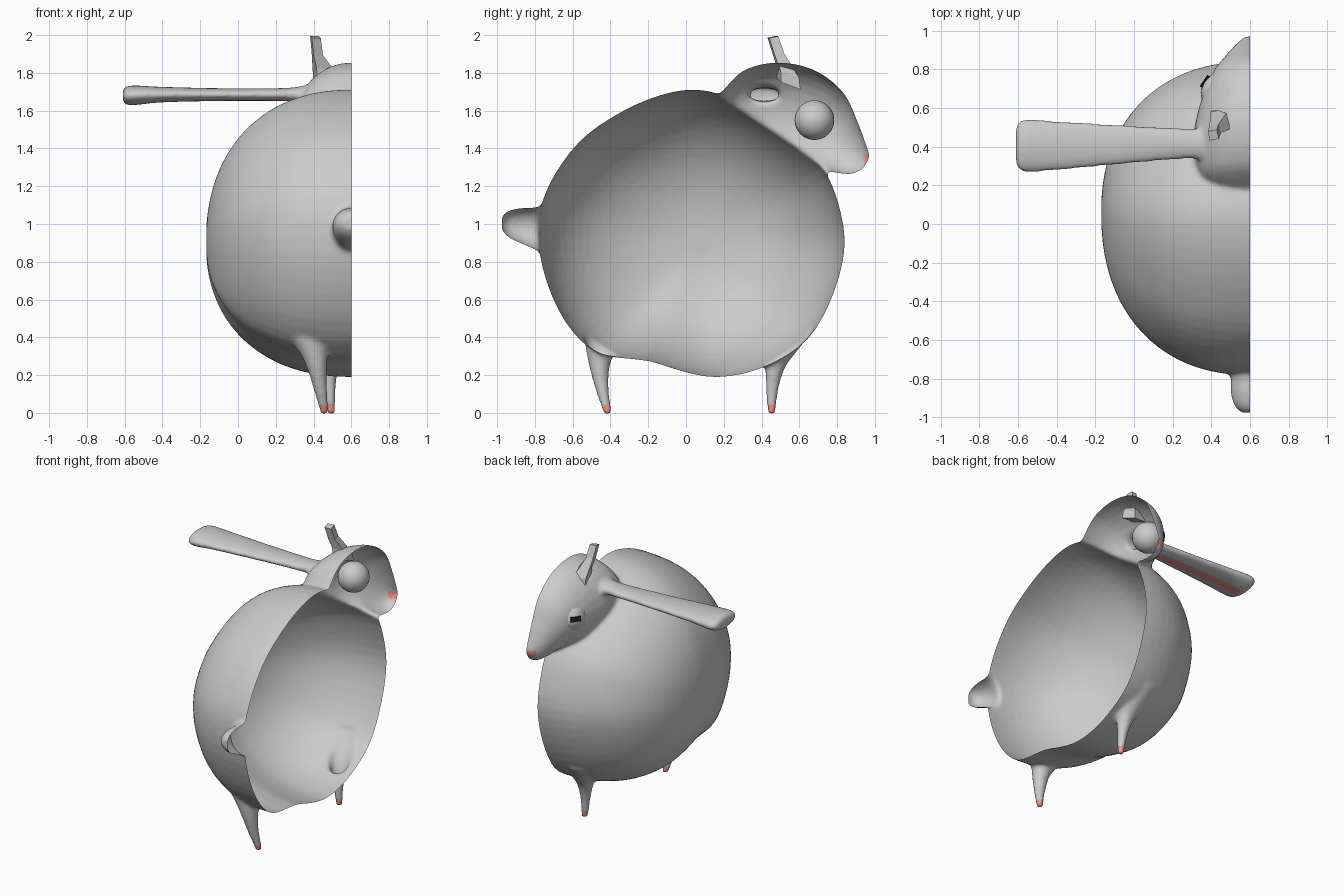
import bpy, bmesh, math
from mathutils import Vector

if "Cube" in bpy.data.objects:
    bpy.data.objects.remove(bpy.data.objects["Cube"])

CUT = 0.6  # the model is a half shell, open on this x plane


def material(name, col):
    m = bpy.data.materials.new(name)
    m.diffuse_color = (*col, 1)
    m.use_nodes = True
    m.node_tree.nodes["Principled BSDF"].inputs["Base Color"].default_value = m.diffuse_color
    return m


def loft(name, rings):
    bm = bmesh.new()
    vs = [[bm.verts.new(p) for p in r] for r in rings]
    n = len(vs[0])
    for a, b in zip(vs, vs[1:]):
        for i in range(n):
            bm.faces.new((a[i], a[(i + 1) % n], b[(i + 1) % n], b[i]))
    bm.faces.new(vs[0][::-1])
    bm.faces.new(vs[-1])
    bmesh.ops.recalc_face_normals(bm, faces=bm.faces)
    me = bpy.data.meshes.new(name)
    bm.to_mesh(me)
    bm.free()
    ob = bpy.data.objects.new(name, me)
    bpy.context.collection.objects.link(ob)
    return ob


def ring(c, u, v, n=24, start=0.0):
    c, u, v = Vector(c), Vector(u), Vector(v)
    return [c + u * math.cos(start + 2 * math.pi * i / n) + v * math.sin(start + 2 * math.pi * i / n)
            for i in range(n)]


def spline(pts, steps=5, closed=False):
    P = [Vector(p) for p in pts]
    n, out = len(P), []
    get = (lambda i: P[i % n]) if closed else (lambda i: P[max(0, min(n - 1, i))])
    for i in range(n if closed else n - 1):
        a, b, c, d = (get(i + k) for k in (-1, 0, 1, 2))
        for s in range(steps):
            t = s / steps
            out.append(0.5 * (2 * b + (c - a) * t + (2 * a - 5 * b + 4 * c - d) * t * t
                              + (3 * b - a - 3 * c + d) * t ** 3))
    return out if closed else out + [P[-1]]


# round torso: side outline (y, z) swelling out to both sides
outline = [(0.17, 1.69), (0, 1.71), (-0.2, 1.66), (-0.4, 1.56), (-0.56, 1.44), (-0.69, 1.27),
           (-0.77, 1.08), (-0.775, 0.85), (-0.71, 0.62), (-0.6, 0.43), (-0.45, 0.31), (-0.2, 0.275),
           (0, 0.215), (0.17, 0.19), (0.38, 0.23), (0.6, 0.35), (0.72, 0.5), (0.81, 0.72),
           (0.84, 0.92), (0.8, 1.13), (0.72, 1.3), (0.55, 1.47), (0.35, 1.61)]
mid = Vector((0.06, 0.9))
side = spline(outline, 3, True)
rings = []
for k in range(1, 40):
    a = math.pi * k / 40
    f = math.sin(a) ** 0.9
    x = CUT - 0.77 * math.copysign(abs(math.cos(a)) ** 0.9, math.cos(a))
    rings.append([(x, *(mid + (p - mid) * f)) for p in side])
parts = [loft("torso", rings)]

# head: top point, bottom point (y, z) and half width of each section
head = [(0.19, 1.70, 0.17, 1.55, 0.16), (0.31, 1.815, 0.2, 1.4, 0.26), (0.49, 1.855, 0.35, 1.25, 0.295),
        (0.68, 1.815, 0.55, 1.22, 0.26), (0.83, 1.70, 0.70, 1.285, 0.20), (0.905, 1.55, 0.80, 1.27, 0.135),
        (0.95, 1.43, 0.88, 1.265, 0.08), (0.975, 1.36, 0.94, 1.295, 0.035)]
rings = []
for ty, tz, by, bz, w in spline(head, 5):
    rings.append(ring((CUT, (ty + by) / 2, (tz + bz) / 2), (w, 0, 0), (0, (ty - by) / 2, (tz - bz) / 2), 32))
parts.append(loft("head", rings))

# sideways ear: x, y, z, half width, half thickness
ear = [(0.42, 0.415, 1.68, 0.11, 0.07), (0.32, 0.415, 1.685, 0.08, 0.042), (0.2, 0.415, 1.685, 0.083, 0.034),
       (-0.1, 0.41, 1.685, 0.105, 0.034), (-0.4, 0.405, 1.685, 0.128, 0.041),
       (-0.53, 0.405, 1.682, 0.137, 0.051), (-0.585, 0.405, 1.68, 0.13, 0.05), (-0.61, 0.405, 1.68, 0.1, 0.034)]
parts.append(loft("ear", [ring((x, y, z), (0, w, 0), (0, 0, h)) for x, y, z, w, h in spline(ear, 4)]))

# thin legs: x, y, z, radius
legs = {
    "back_leg": [(0.36, -0.40, 0.46, 0.15), (0.395, -0.445, 0.34, 0.085), (0.415, -0.458, 0.25, 0.055),
                 (0.435, -0.445, 0.13, 0.036), (0.455, -0.42, 0.02, 0.024), (0.456, -0.418, -0.004, 0.022)],
    "front_leg": [(0.44, 0.53, 0.44, 0.15), (0.46, 0.50, 0.33, 0.09), (0.475, 0.472, 0.24, 0.053),
                  (0.485, 0.457, 0.13, 0.033), (0.492, 0.453, 0.02, 0.023), (0.492, 0.453, -0.004, 0.021)]}
for name, pts in legs.items():
    parts.append(loft(name, [ring((x, y, z), (r, 0, 0), (0, r, 0)) for x, y, z, r in spline(pts, 4)]))

# stubby tail: y, z, half width, half height
tail = [(-0.70, 0.965, 0.12, 0.16), (-0.79, 0.975, 0.1, 0.115), (-0.87, 0.99, 0.1, 0.095),
        (-0.94, 1.0, 0.08, 0.07), (-0.975, 1.005, 0.045, 0.035)]
parts.append(loft("tail", [ring((CUT, y, z), (w, 0, 0), (0, 0, h)) for y, z, w, h in spline(tail, 4)]))

# fuse everything into one skin
bm = bmesh.new()
for p in parts:
    bm.from_mesh(p.data)
    bpy.data.objects.remove(p)
me = bpy.data.meshes.new("body")
bm.to_mesh(me)
bm.free()
body = bpy.data.objects.new("body", me)
bpy.context.collection.objects.link(body)
rm = body.modifiers.new("fuse", 'REMESH')
rm.mode = 'VOXEL'
rm.voxel_size = 0.013
sm = body.modifiers.new("soften", 'SMOOTH')
sm.factor = 0.5
sm.iterations = 6
fused = bpy.data.meshes.new_from_object(body.evaluated_get(bpy.context.evaluated_depsgraph_get()))
body.modifiers.clear()
body.data = fused

# cut away the right half, leave it open, and tint hooves, nose and inner ear
grey = material("grey", (0.8, 0.8, 0.8))
pink = material("pink", (0.85, 0.3, 0.28))
black = material("black", (0.01, 0.01, 0.01))
fused.materials.clear()
fused.materials.append(grey)
fused.materials.append(pink)
bm = bmesh.new()
bm.from_mesh(fused)
bmesh.ops.bisect_plane(bm, geom=bm.verts[:] + bm.edges[:] + bm.faces[:], plane_co=(CUT, 0, 0),
                       plane_no=(1, 0, 0), clear_outer=True)
for f in bm.faces:
    c = f.calc_center_median()
    hoof = c.z < 0.04
    nose = c.y > 0.94 and 1.32 < c.z < 1.37
    inner_ear = -0.57 < c.x < 0.28 and abs(c.y - 0.405) < 0.03 and f.normal.z < -0.5 and 1.6 < c.z < 1.69
    f.material_index = 1 if hoof or nose or inner_ear else 0
    f.smooth = True
bm.to_mesh(fused)
bm.free()

# faceted horn: x, y, z, radius
horn = [(0.46, 0.545, 1.74, 0.075), (0.455, 0.54, 1.80, 0.07), (0.42, 0.49, 1.90, 0.036), (0.41, 0.46, 1.99, 0.034)]
loft("horn", [ring((x, y, z), (r, 0, -r * 0.1), (0, r, -r * 0.4 if z < 1.85 else r * 0.2), 4, math.pi / 4 + 0.2)
              for x, y, z, r in horn])

# eye ball set in the head, with a bar pupil
centre = Vector((0.45, 0.68, 1.55))
bpy.ops.mesh.primitive_uv_sphere_add(segments=24, ring_count=16, radius=0.105, location=centre)
eye = bpy.context.object
eye.name = "eye"
bpy.ops.object.shade_smooth()
look = Vector((-0.8, 0.55, 0.15)).normalized()
bpy.ops.mesh.primitive_cube_add(size=1, location=centre + look * 0.1)
pupil = bpy.context.object
pupil.name = "pupil"
pupil.scale = (0.07, 0.035, 0.016)
pupil.rotation_euler = look.to_track_quat('Z', 'Y').to_euler()
pupil.data.materials.append(black)
